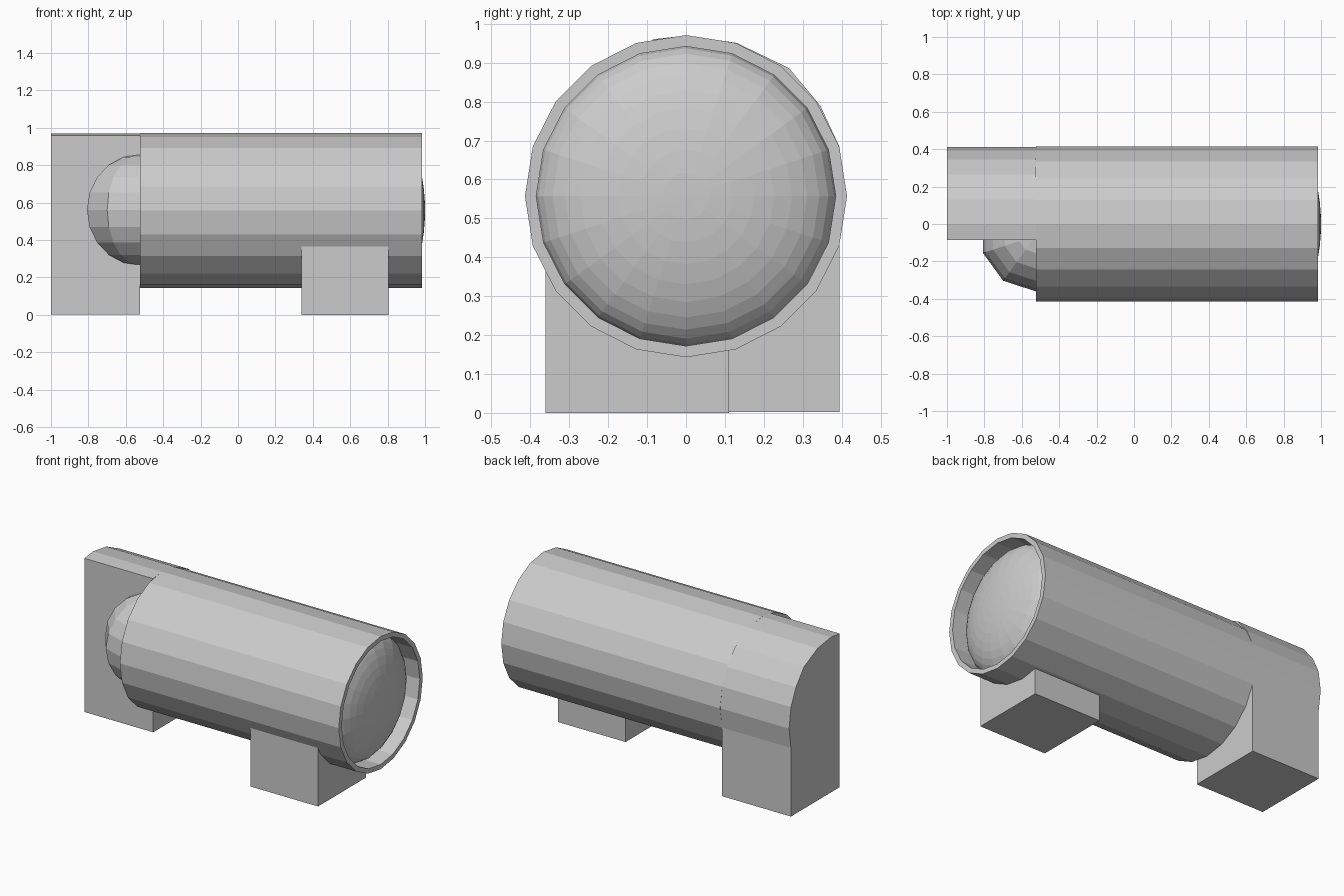
import bpy, bmesh
from math import sin, cos, pi, radians
from mathutils import Vector

if "Cube" in bpy.data.objects:
    bpy.data.objects.remove(bpy.data.objects["Cube"])


def finish(name, bm):
    bmesh.ops.remove_doubles(bm, verts=bm.verts, dist=1e-5)
    bmesh.ops.recalc_face_normals(bm, faces=bm.faces)
    me = bpy.data.meshes.new(name)
    bm.to_mesh(me)
    bm.free()
    ob = bpy.data.objects.new(name, me)
    bpy.context.collection.objects.link(ob)
    return ob


def lathe(name, profile, sides, place):
    """Revolve (radius, height) points; place(u, v, h) maps them into the scene."""
    bm = bmesh.new()
    rings = []
    for r, h in profile:
        if r < 1e-6:
            rings.append([bm.verts.new(place(0, 0, h))] * sides)
        else:
            rings.append([bm.verts.new(place(r * sin(2 * pi * k / sides),
                                             r * cos(2 * pi * k / sides), h))
                          for k in range(sides)])
    for a, b in zip(rings, rings[1:]):
        for k in range(sides):
            n = (k + 1) % sides
            bm.faces.new(list(dict.fromkeys((a[k], a[n], b[n], b[k]))))
    return finish(name, bm)


def extrude_x(name, profile, x0, x1):
    """Extrude a (y, z) outline along x."""
    bm = bmesh.new()
    face = bm.faces.new([bm.verts.new((x0, y, z)) for y, z in profile])
    geo = bmesh.ops.extrude_face_region(bm, geom=[face])["geom"]
    bmesh.ops.translate(bm, vec=(x1 - x0, 0, 0),
                        verts=[v for v in geo if isinstance(v, bmesh.types.BMVert)])
    return finish(name, bm)


CZ, R, RIN = 0.557, 0.414, 0.385
BACK, FRONT = -0.525, 0.985


def along_x(u, v, h):
    return Vector((h, u, CZ + v))


# Barrel with a recessed open end
lathe("barrel", [(0, BACK), (R, BACK), (R, FRONT), (RIN, FRONT), (RIN, 0.84), (0, 0.84)],
      20, along_x)

# Flattened dome lens inside the open end
lens = [(RIN * sin(radians(9 * k)), 0.86 + 0.14 * cos(radians(9 * k))) for k in range(11)]
lathe("lens", lens, 20, along_x)

# Rounded bulge at the rear, half sunk in the barrel and block
SR = 0.297
bulge = [(SR * sin(pi * k / 10), SR * cos(pi * k / 10)) for k in range(11)]
lathe("rear_bulge", bulge, 10,
      lambda u, v, h: Vector((BACK + u, -0.063 - v, 0.561 + h)))

# Rear block whose back edge follows the barrel curve
extrude_x("rear_block",
          [(-0.086, 0.002), (-0.086, 0.96), (0, 0.97), (0.13, 0.951), (0.265, 0.886),
           (0.345, 0.79), (0.394, 0.685), (0.412, 0.557), (0.394, 0.43), (0.394, 0.002)],
          -1.0, BACK)

# Front foot under the barrel
extrude_x("front_foot", [(-0.361, 0), (0.11, 0), (0.11, 0.37), (-0.361, 0.37)], 0.34, 0.805)
